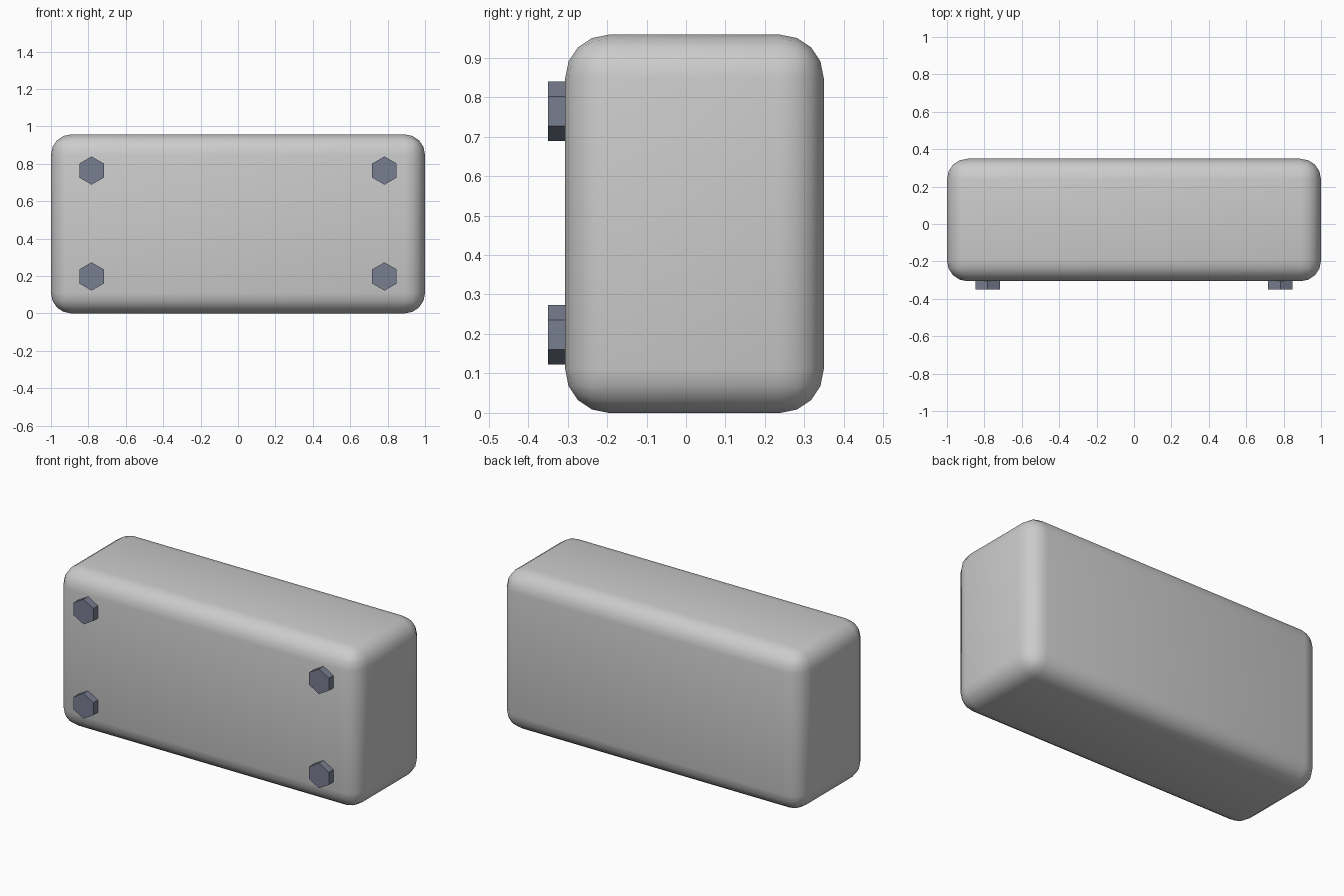
import bpy, math

if "Cube" in bpy.data.objects:
    bpy.data.objects.remove(bpy.data.objects["Cube"])

# Rounded box body
Y0, Y1, H = -0.306, 0.349, 0.958
bpy.ops.mesh.primitive_cube_add(size=1, location=(0, (Y0 + Y1) / 2, H / 2))
body = bpy.context.object
body.name = "rounded_body"
body.scale = (2.0, Y1 - Y0, H)
bpy.ops.object.transform_apply(location=False, rotation=False, scale=True)
bev = body.modifiers.new("round_edges", 'BEVEL')
bev.width = 0.11
bev.segments = 4
bev.limit_method = 'NONE'
bpy.ops.object.modifier_apply(modifier=bev.name)
bpy.ops.object.shade_smooth_by_angle(angle=math.radians(40))

# Dark steel for the bolts
steel = bpy.data.materials.new("dark_steel")
steel.diffuse_color = (0.19, 0.21, 0.28, 1)
steel.use_nodes = True
steel.node_tree.nodes["Principled BSDF"].inputs["Base Color"].default_value = steel.diffuse_color


# Hexagonal bolt head on the front face, point upwards
def bolt(name, x, z):
    front, back = -0.349, -0.29
    bpy.ops.mesh.primitive_cylinder_add(
        vertices=6, radius=0.0755, depth=back - front,
        location=(x, (front + back) / 2, z), rotation=(math.pi / 2, 0, 0))
    ob = bpy.context.object
    ob.name = name
    ob.data.materials.append(steel)


for side, x in (("left", -0.783), ("right", 0.783)):
    for level, z in (("lower", 0.198), ("upper", 0.764)):
        bolt(f"{level}_{side}_bolt", x, z)
